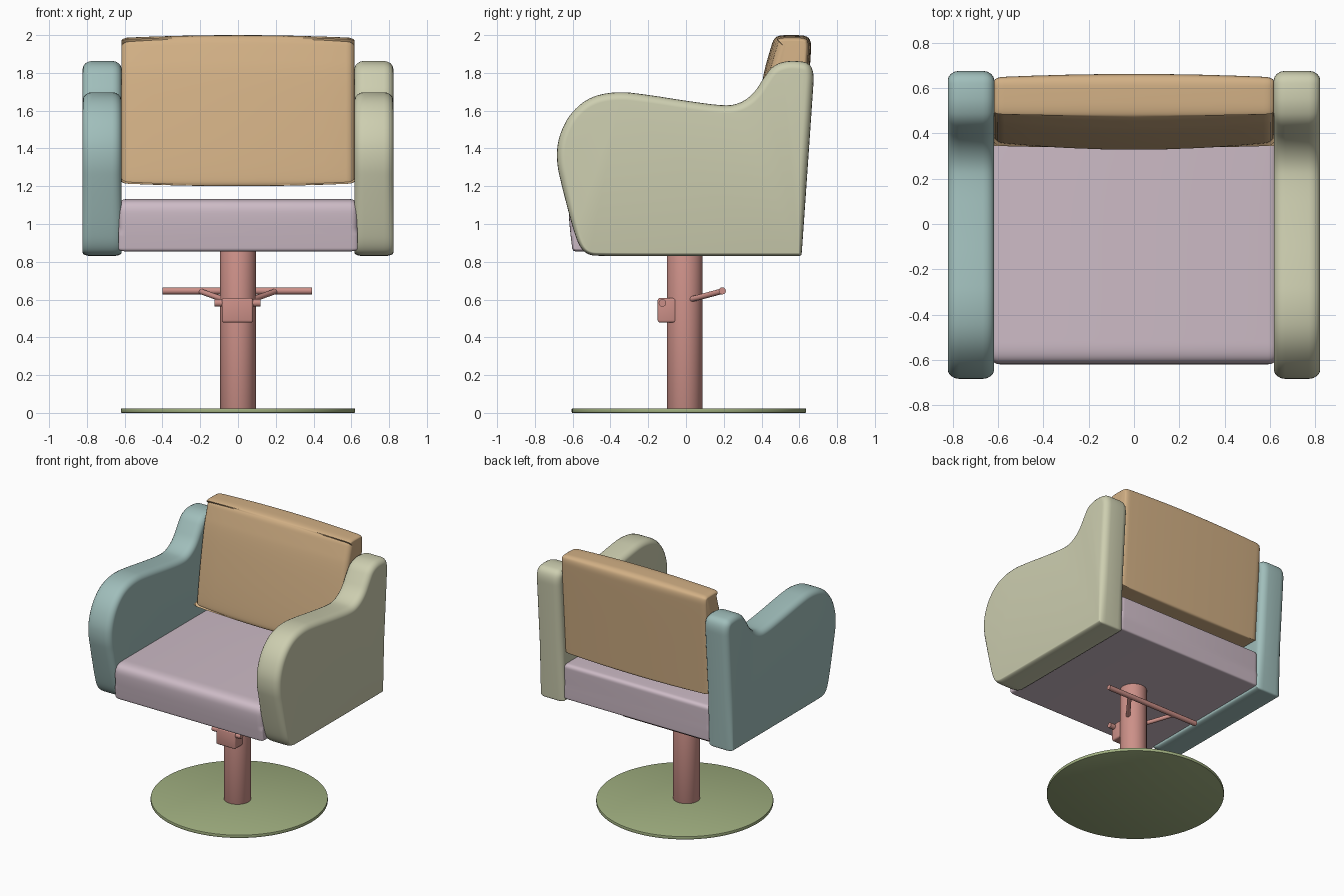
import bpy, bmesh, math
from mathutils import Vector

if "Cube" in bpy.data.objects:
    bpy.data.objects.remove(bpy.data.objects["Cube"])


def material(name, r, g, b):
    lin = [((c / 255 + 0.055) / 1.055) ** 2.4 for c in (r, g, b)]
    m = bpy.data.materials.new(name)
    m.diffuse_color = (*lin, 1)
    m.use_nodes = True
    m.node_tree.nodes["Principled BSDF"].inputs["Base Color"].default_value = m.diffuse_color
    return m


TEAL = material("teal", 160, 190, 187)
BEIGE = material("beige", 205, 206, 176)
TAN = material("tan", 210, 176, 133)
MAUVE = material("mauve", 205, 187, 198)
SALMON = material("salmon", 204, 144, 136)
GREEN = material("green", 160, 175, 128)


def finish(bm, name, mat, angle=40):
    bmesh.ops.recalc_face_normals(bm, faces=bm.faces)
    mesh = bpy.data.meshes.new(name)
    bm.to_mesh(mesh)
    bm.free()
    mesh.materials.append(mat)
    ob = bpy.data.objects.new(name, mesh)
    bpy.context.collection.objects.link(ob)
    bpy.ops.object.select_all(action='DESELECT')
    ob.select_set(True)
    bpy.context.view_layer.objects.active = ob
    bpy.ops.object.shade_smooth_by_angle(angle=math.radians(angle))
    return ob


def smooth_profile(pts, rounds=3):
    """Corner-cut a closed outline into a smooth one."""
    pts = [Vector(p) for p in pts]
    for _ in range(rounds):
        pts = [q for a, b in zip(pts, pts[1:] + pts[:1])
               for q in (a.lerp(b, 0.25), a.lerp(b, 0.75))]
    return pts


def loft(name, profile, stations, mat, weight=lambda p, n: 1):
    """Sweep a counter-clockwise y-z outline along x; each station is (x, inset)."""
    pts = smooth_profile(profile)
    n = len(pts)
    bm = bmesh.new()
    rings = []
    for x, inset in stations:
        ring = []
        for i, p in enumerate(pts):
            t = (pts[(i + 1) % n] - pts[i - 1]).normalized()
            normal = Vector((t.y, -t.x))
            q = p - normal * inset * weight(p, normal)
            ring.append(bm.verts.new((x, q.x, q.y)))
        rings.append(ring)
    for a, b in zip(rings, rings[1:]):
        for i in range(n):
            j = (i + 1) % n
            bm.faces.new((a[i], a[j], b[j], b[i]))
    bm.faces.new(rings[0])
    bm.faces.new(rings[-1])
    return finish(bm, name, mat)


def rounded(half, r, depth):
    """Quarter-round end stations from the edge inward (positive x side)."""
    return [(half - r + r * math.sin(a), depth * (1 - math.cos(a)))
            for a in [math.radians(d) for d in (0, 22, 45, 65, 80, 90)]]


def cylinder(name, r, z0, z1, y, mat, sides, bevel):
    bm = bmesh.new()
    bmesh.ops.create_cone(bm, cap_ends=True, segments=sides, radius1=r, radius2=r, depth=z1 - z0)
    bmesh.ops.translate(bm, verts=bm.verts, vec=(0, y, (z0 + z1) / 2))
    rims = [e for e in bm.edges if abs(e.verts[0].co.z - e.verts[1].co.z) < 1e-5]
    bmesh.ops.bevel(bm, geom=rims, offset=bevel, segments=2, profile=0.5, affect='EDGES')
    return finish(bm, name, mat)


def tube(name, pts, r, mat):
    cu = bpy.data.curves.new(name, 'CURVE')
    cu.dimensions = '3D'
    cu.bevel_depth = r
    cu.bevel_resolution = 4
    cu.use_fill_caps = True
    s = cu.splines.new('POLY')
    s.points.add(len(pts) - 1)
    for sp, p in zip(s.points, pts):
        sp.co = (*p, 1)
    cu.materials.append(mat)
    ob = bpy.data.objects.new(name, cu)
    bpy.context.collection.objects.link(ob)


# Base disc and column
cylinder("base_disc", 0.62, 0.0, 0.024, 0.015, GREEN, 96, 0.004)
cylinder("column", 0.094, 0.02, 0.86, -0.007, SALMON, 48, 0.004)

# Pump housing on the front of the column, with pivot pin and foot lever
bm = bmesh.new()
bmesh.ops.create_cube(bm, size=1)
bmesh.ops.scale(bm, verts=bm.verts, vec=(0.165, 0.10, 0.13))
bmesh.ops.translate(bm, verts=bm.verts, vec=(-0.003, -0.1, 0.543))
bmesh.ops.bevel(bm, geom=bm.edges[:], offset=0.012, segments=3, profile=0.5, affect='EDGES')
finish(bm, "pump_housing", SALMON)
tube("pivot_pin", [(-0.125, -0.125, 0.582), (0.12, -0.125, 0.582)], 0.02, SALMON)
tube("lever_bar", [(-0.4, 0.192, 0.646), (0.393, 0.192, 0.646)], 0.019, SALMON)
for side, word in ((1, "right"), (-1, "left")):
    tube("lever_arm_" + word, [(side * 0.07, 0.02, 0.6), (side * 0.11, 0.07, 0.612),
                               (side * 0.2, 0.19, 0.644)], 0.015, SALMON)

# Seat cushion: soft top front edge, crisp underside
seat = [(-0.56, 0.855), (0.57, 0.855), (0.6, 0.855), (0.602, 0.885), (0.607, 1.07),
        (0.607, 1.125), (0.55, 1.13), (-0.47, 1.132), (-0.575, 1.132), (-0.618, 1.1),
        (-0.62, 1.02), (-0.605, 0.89), (-0.6, 0.855)]
end = rounded(0.632, 0.04, 0.03)
loft("seat", seat, [(-x, i) for x, i in reversed(end)] + end, MAUVE,
     lambda p, n: 0.4 if p.y < 0.95 else 1)

# Back cushion: leaning and gently bowed across its width
back = [(0.36, 1.2), (0.57, 1.2), (0.612, 1.2), (0.615, 1.24), (0.66, 1.88), (0.664, 1.97),
        (0.635, 1.998), (0.58, 2.0), (0.5, 2.0), (0.465, 1.985), (0.445, 1.92),
        (0.41, 1.8), (0.36, 1.5), (0.328, 1.26), (0.328, 1.2)]
half = [(x, 0.028 * (x / 0.57) ** 2) for x in (0.15, 0.3, 0.45)]
half += [(x, 0.028 + i) for x, i in rounded(0.617, 0.045, 0.04)]
loft("back_cushion", back, [(-x, i) for x, i in reversed(half)] + [(0, 0)] + half, TAN,
     lambda p, n: 1 if n.x < -0.7 else 0.45)

# Side panels: wavy armrest outline with rolled edges, mirrored left and right
arm = [(-0.44, 0.83), (0.58, 0.83), (0.611, 0.83), (0.614, 0.86), (0.672, 1.7), (0.678, 1.8),
       (0.652, 1.853), (0.59, 1.864), (0.52, 1.862), (0.455, 1.835), (0.41, 1.77),
       (0.355, 1.685), (0.28, 1.635), (0.2, 1.625), (0.0, 1.652), (-0.2, 1.684),
       (-0.36, 1.703), (-0.51, 1.675), (-0.62, 1.58), (-0.679, 1.45), (-0.686, 1.33),
       (-0.66, 1.21), (-0.6, 0.98), (-0.565, 0.88), (-0.52, 0.835)]
end = rounded(0.1025, 0.05, 0.042)
section = [(-x, i) for x, i in reversed(end)] + end
for side, word, mat in ((1, "right", BEIGE), (-1, "left", TEAL)):
    loft("armrest_" + word, arm, [(side * (0.7195 + x), i) for x, i in section], mat,
         lambda p, n: 0.4 + 0.6 * min(1, max(0, (p.y - 0.83) / 0.4)))
